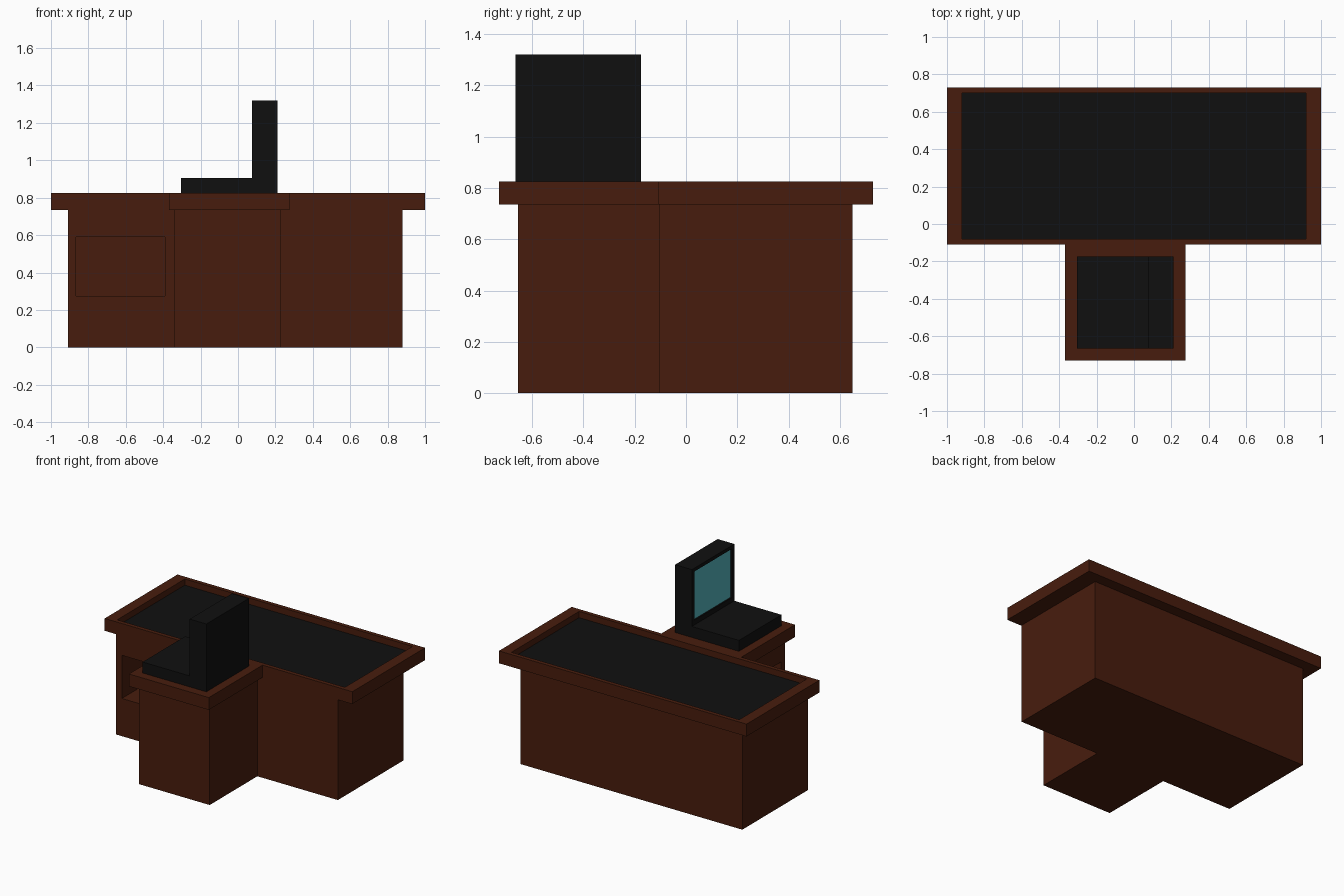
import bpy, bmesh

if "Cube" in bpy.data.objects:
    bpy.data.objects.remove(bpy.data.objects["Cube"])


def material(name, rgb):
    m = bpy.data.materials.new(name)
    m.diffuse_color = (*rgb, 1)
    m.use_nodes = True
    m.node_tree.nodes["Principled BSDF"].inputs["Base Color"].default_value = m.diffuse_color
    return m


wood = material("dark_wood", (0.064, 0.012, 0.004))
black = material("black", (0.005, 0.005, 0.005))
glass = material("screen_teal", (0.09, 0.45, 0.5))


def prism(name, pts, direction, mat=None):
    """Extrude a flat outline of 3D points along a direction."""
    bm = bmesh.new()
    face = bm.faces.new([bm.verts.new(p) for p in pts])
    ext = bmesh.ops.extrude_face_region(bm, geom=[face])
    verts = [g for g in ext["geom"] if isinstance(g, bmesh.types.BMVert)]
    bmesh.ops.translate(bm, verts=verts, vec=direction)
    bmesh.ops.recalc_face_normals(bm, faces=bm.faces)
    mesh = bpy.data.meshes.new(name)
    bm.to_mesh(mesh)
    bm.free()
    ob = bpy.data.objects.new(name, mesh)
    bpy.context.collection.objects.link(ob)
    if mat:
        mesh.materials.append(mat)
    return ob


def box(name, x, y, z, mat=None):
    pts = [(x[0], y[0], z[0]), (x[1], y[0], z[0]), (x[1], y[1], z[0]), (x[0], y[1], z[0])]
    return prism(name, pts, (0, 0, z[1] - z[0]), mat)


def tee(name, main_x, wing_x, y, z, mat):
    """T-shaped slab: wide main part plus a narrower front wing."""
    (a, b), (c, d), (front, joint, back) = main_x, wing_x, y
    outline = [(a, back), (a, joint), (c, joint), (c, front),
               (d, front), (d, joint), (b, joint), (b, back)]
    return prism(name, [(px, py, z[0]) for px, py in outline], (0, 0, z[1] - z[0]), mat)


def carve(ob, x, y, z):
    """Cut a box-shaped recess out of an object."""
    cutter = box("cutter", x, y, z, ob.data.materials[0])
    cutter.hide_render = True
    mod = ob.modifiers.new("recess", "BOOLEAN")
    mod.operation, mod.solver, mod.object = "DIFFERENCE", "EXACT", cutter
    bpy.context.view_layer.objects.active = ob
    bpy.ops.object.modifier_apply(modifier=mod.name)
    bpy.data.objects.remove(cutter)


# Cabinet body with open cubbies in the main front and in the wing's left side
body = tee("cabinet_body", (-0.91, 0.88), (-0.34, 0.23), (-0.655, -0.105, 0.65), (0, 0.735), wood)
carve(body, (-0.865, -0.39), (-0.2, 0.3), (0.275, 0.59))
carve(body, (-0.4, 0.1), (-0.61, -0.15), (0.275, 0.59))

# Overhanging desktop with a sunken writing surface
top = tee("desktop", (-1, 1), (-0.37, 0.275), (-0.73, -0.11, 0.73), (0.735, 0.825), wood)
carve(top, (-0.92, 0.92), (-0.08, 0.70), (0.775, 0.9))
box("writing_surface", (-0.92, 0.92), (-0.08, 0.70), (0.775, 0.78), black)

# Computer: L-shaped case with keyboard base and upright monitor
profile = [(-0.305, 0.825), (0.21, 0.825), (0.21, 1.32), (0.075, 1.32), (0.075, 0.905), (-0.305, 0.905)]
case = prism("computer_case", [(x, -0.665, z) for x, z in profile], (0, 0.49, 0), black)
carve(case, (0.0, 0.09), (-0.635, -0.205), (0.94, 1.295))
box("screen", (0.085, 0.09), (-0.635, -0.205), (0.94, 1.295), glass)
